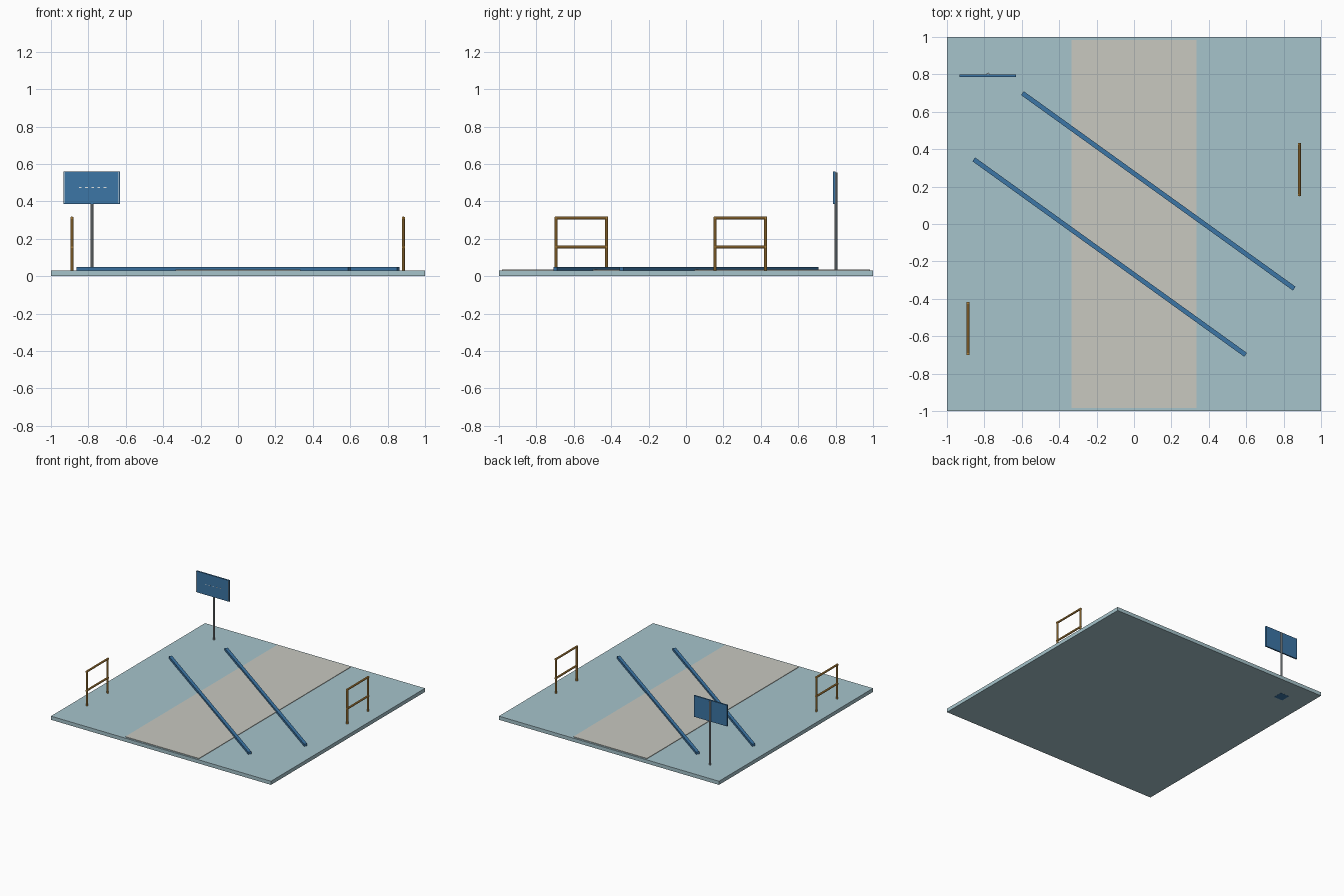
import bpy
import math
from mathutils import Vector

if "Cube" in bpy.data.objects:
    bpy.data.objects.remove(bpy.data.objects["Cube"], do_unlink=True)


def material(name, r, g, b):
    m = bpy.data.materials.new(name)
    m.use_nodes = True
    m.diffuse_color = (r, g, b, 1)
    m.node_tree.nodes["Principled BSDF"].inputs["Base Color"].default_value = (r, g, b, 1)
    return m


pale_blue = material("pale blue", 0.38, 0.55, 0.60)
warm_grey = material("warm grey", 0.58, 0.58, 0.53)
blue = material("blue", 0.045, 0.18, 0.38)
amber = material("amber", 0.65, 0.34, 0.07)
steel = material("steel grey", 0.32, 0.36, 0.38)
off_white = material("off white", 0.75, 0.78, 0.78)


def box(name, low, high, mat, turn=0):
    low, high = Vector(low), Vector(high)
    bpy.ops.mesh.primitive_cube_add(size=1, location=(low + high) / 2, rotation=(0, 0, turn))
    ob = bpy.context.object
    ob.name = name
    ob.scale = high - low
    ob.data.materials.append(mat)
    return ob


def tube(name, start, end, radius, mat):
    start, end = Vector(start), Vector(end)
    axis = end - start
    bpy.ops.mesh.primitive_cylinder_add(vertices=10, radius=radius, depth=axis.length,
                                        location=(start + end) / 2)
    ob = bpy.context.object
    ob.name = name
    ob.rotation_euler = axis.to_track_quat("Z", "Y").to_euler()
    ob.data.materials.append(mat)
    bpy.ops.object.shade_smooth_by_angle()
    return ob


# Ground slab with a raised central strip
box("ground_slab", (-1, -1, 0.001), (1, 1, 0.031), pale_blue)
box("central_strip", (-0.335, -0.985, 0.03), (0.335, 0.985, 0.035), warm_grey)

# Two parallel diagonal rails
angle = math.atan2(-1.05, 1.46)
for side, cx, cy in (("back", 0.13, 0.177), ("front", -0.13, -0.177)):
    box(side + "_diagonal_rail", (cx - 0.895, cy - 0.0125, 0.031),
        (cx + 0.895, cy + 0.0125, 0.05), blue, angle)

# Barriers at either side
for side, x, y0, y1 in (("right", -0.888, -0.694, -0.424), ("left", 0.884, 0.156, 0.426)):
    for end, y in (("front", y0), ("back", y1)):
        tube(f"{side}_barrier_{end}_post", (x, y, 0.02), (x, y, 0.316), 0.008, amber)
    for level, z in (("top", 0.311), ("middle", 0.155)):
        tube(f"{side}_barrier_{level}_bar", (x, y0 - 0.007, z), (x, y1 + 0.007, z), 0.008, amber)

# Sign on a post, with a buried footing
box("sign_footing", (-0.82, 0.76, 0), (-0.74, 0.84, 0.02), blue)
tube("sign_post", (-0.78, 0.801, 0.01), (-0.78, 0.801, 0.555), 0.008, steel)
box("sign_panel", (-0.932, 0.787, 0.386), (-0.63, 0.799, 0.56), blue)

# Thin light trim on the sign face
for side, x in (("right", -0.928), ("left", -0.638)):
    box(f"sign_{side}_edge_trim", (x, 0.786, 0.39), (x + 0.003, 0.788, 0.556), off_white)
for i in range(5):
    x = -0.85 + i * 0.033
    box(f"sign_dash_{i + 1}", (x, 0.786, 0.472), (x + 0.014, 0.788, 0.476), off_white)
